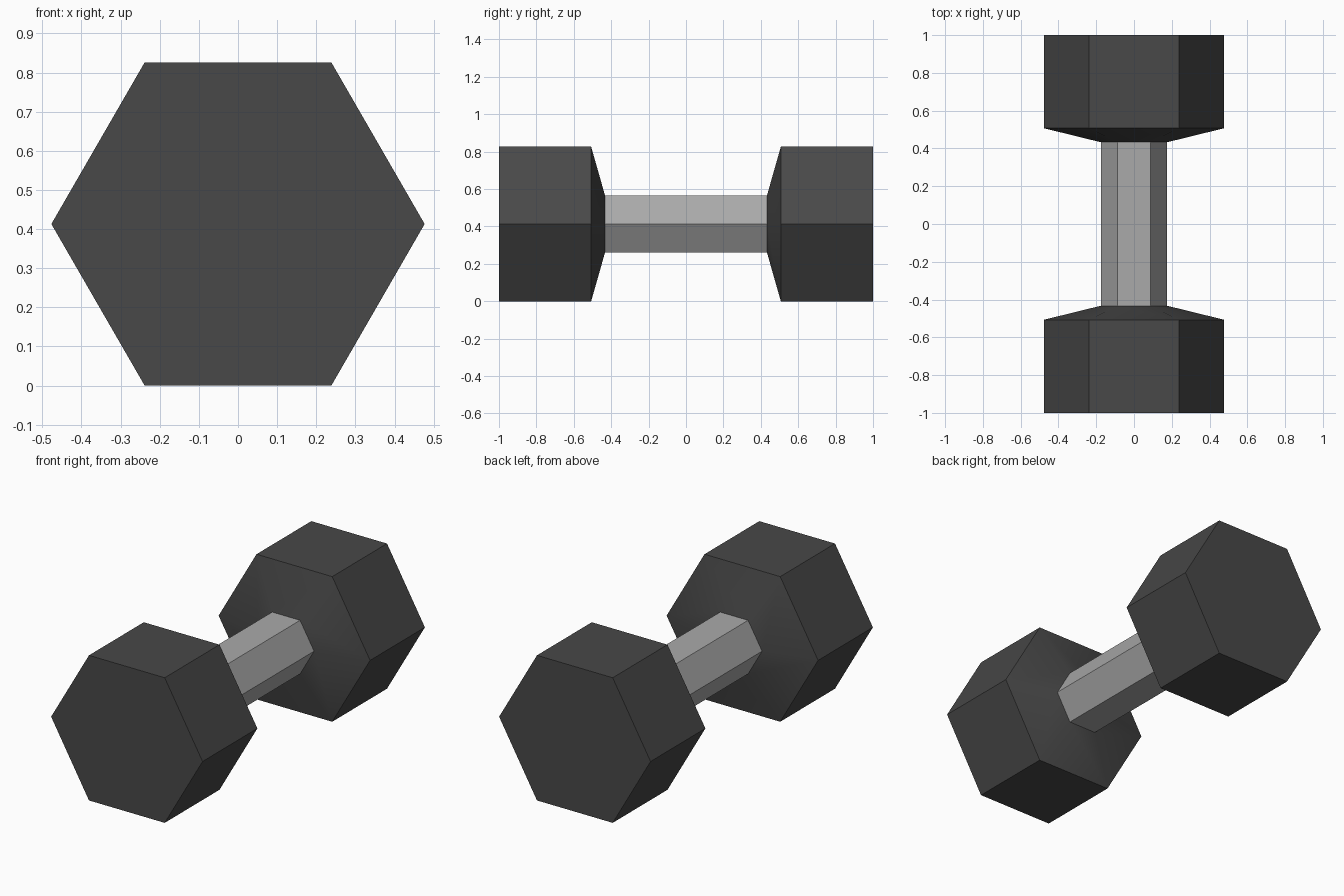
import bpy, bmesh, math

if "Cube" in bpy.data.objects:
    bpy.data.objects.remove(bpy.data.objects["Cube"])

CENTRE_Z = 0.413


def material(name, rgb):
    m = bpy.data.materials.new(name)
    m.diffuse_color = (*rgb, 1.0)
    m.use_nodes = True
    m.node_tree.nodes["Principled BSDF"].inputs["Base Color"].default_value = m.diffuse_color
    return m


def hex_loft(name, profile, mat, cap_start=True, cap_end=True):
    """Loft hexagons along y; profile is a list of (y, corner radius)."""
    bm = bmesh.new()
    rings = []
    for y, r in profile:
        rings.append([bm.verts.new((r * math.cos(math.tau * i / 6), y,
                                    CENTRE_Z + r * math.sin(math.tau * i / 6)))
                      for i in range(6)])
    for a, b in zip(rings, rings[1:]):
        for i in range(6):
            j = (i + 1) % 6
            bm.faces.new((a[i], a[j], b[j], b[i]))
    if cap_start:
        bm.faces.new(rings[0])
    if cap_end:
        bm.faces.new(rings[-1])
    bmesh.ops.recalc_face_normals(bm, faces=bm.faces)
    if cap_start != cap_end:
        # open shell: make sure the end cap looks outward
        cap = max(bm.faces, key=lambda f: len(f.verts))
        if cap.normal.y * cap.calc_center_median().y < 0:
            bmesh.ops.reverse_faces(bm, faces=bm.faces)
    mesh = bpy.data.meshes.new(name)
    bm.to_mesh(mesh)
    bm.free()
    mesh.materials.append(mat)
    ob = bpy.data.objects.new(name, mesh)
    bpy.context.collection.objects.link(ob)
    return ob


rubber = material("dark rubber", (0.065, 0.065, 0.065))
steel = material("grey steel", (0.40, 0.40, 0.40))

# Grip bar
hex_loft("handle", [(-0.433, 0.176), (0.433, 0.176)], steel, False, False)

# Weights with a softly shaded inner taper
for side, label in ((-1, "front"), (1, "back")):
    head = hex_loft(label + "_weight",
                    [(side * 1.0, 0.477), (side * 0.507, 0.477), (side * 0.433, 0.176)],
                    rubber, True, False)
    bpy.ops.object.select_all(action='DESELECT')
    head.select_set(True)
    bpy.context.view_layer.objects.active = head
    bpy.ops.object.shade_smooth_by_angle(angle=math.radians(30))
